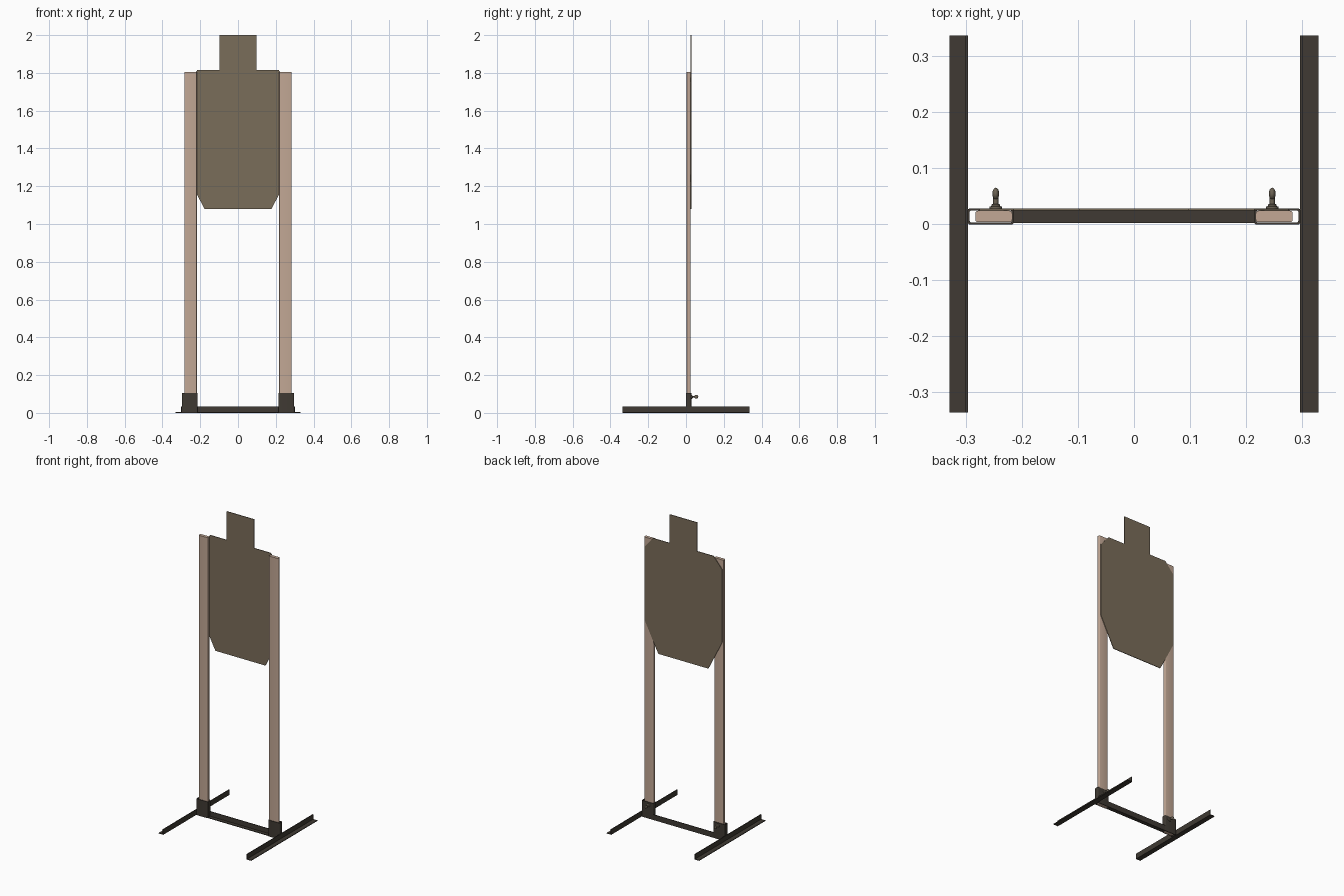
import bpy, bmesh, math
from mathutils import Matrix

cube = bpy.data.objects.get("Cube")
if cube:
    bpy.data.objects.remove(cube, do_unlink=True)


def material(name, rgb):
    m = bpy.data.materials.new(name)
    m.use_nodes = True
    m.diffuse_color = (*rgb, 1)
    m.node_tree.nodes["Principled BSDF"].inputs["Base Color"].default_value = (*rgb, 1)
    return m


STEEL = material("dark steel", (0.05, 0.042, 0.033))
WOOD = material("pale wood", (0.54, 0.39, 0.30))
CARD = material("brown cardboard", (0.195, 0.153, 0.102))
BRASS = material("dull metal", (0.15, 0.125, 0.09))


def finish(bm, name, mat):
    bmesh.ops.recalc_face_normals(bm, faces=bm.faces)
    mesh = bpy.data.meshes.new(name)
    bm.to_mesh(mesh)
    bm.free()
    mesh.materials.append(mat)
    obj = bpy.data.objects.new(name, mesh)
    bpy.context.collection.objects.link(obj)
    bpy.ops.object.select_all(action="DESELECT")
    obj.select_set(True)
    bpy.context.view_layer.objects.active = obj
    bpy.ops.object.shade_smooth_by_angle(angle=math.radians(35))
    return obj


def extrude(name, points, mat, vec):
    """Solid made by sweeping a closed outline along a vector."""
    bm = bmesh.new()
    face = bm.faces.new([bm.verts.new(p) for p in points])
    out = bmesh.ops.extrude_face_region(bm, geom=[face])
    bmesh.ops.translate(bm, vec=vec, verts=[v for v in out["geom"] if isinstance(v, bmesh.types.BMVert)])
    return finish(bm, name, mat)


def rounded_rect(cx, cy, w, d, r, z, steps=4):
    pts = []
    for i, (sx, sy) in enumerate([(1, 1), (-1, 1), (-1, -1), (1, -1)]):
        for k in range(steps + 1):
            a = math.pi / 2 * (i + k / steps)
            pts.append((cx + sx * (w / 2 - r) + r * math.cos(a),
                        cy + sy * (d / 2 - r) + r * math.sin(a), z))
    return pts


def tube(name, cx, cy, w, d, r, wall, height, mat):
    """Open rectangular tube with rounded corners."""
    bm = bmesh.new()
    loops = []
    for inset, z in [(0, 0), (0, height), (wall, height), (wall, 0)]:
        pts = rounded_rect(cx, cy, w - 2 * inset, d - 2 * inset, r - inset * 0.7, z)
        loops.append([bm.verts.new(p) for p in pts])
    n = len(loops[0])
    for j in range(4):
        a, b = loops[j], loops[(j + 1) % 4]
        for i in range(n):
            k = (i + 1) % n
            bm.faces.new((a[i], a[k], b[k], b[i]))
    return finish(bm, name, mat)


def thumb_screw(name, x, z):
    """Washer, collar, neck and flat rounded grip turned along the y axis."""
    bm = bmesh.new()
    profile = [(0, 0.020), (0.005, 0.020), (0.005, 0.028), (0.011, 0.028), (0.011, 0.031),
               (0.008, 0.032), (0.007, 0.035), (0.0045, 0.036), (0.0045, 0.047), (0, 0.047)]
    verts = [bm.verts.new((r, y, 0)) for r, y in profile]
    edges = [bm.edges.new(pair) for pair in zip(verts, verts[1:])]
    bmesh.ops.spin(bm, geom=verts + edges, cent=(0, 0, 0), axis=(0, 1, 0),
                   angle=math.tau, steps=16)
    bmesh.ops.remove_doubles(bm, verts=bm.verts, dist=0.00001)
    grip = Matrix.Translation((0, 0.054, 0)) @ Matrix.Diagonal((0.006, 0.011, 0.010, 1))
    bmesh.ops.create_uvsphere(bm, u_segments=16, v_segments=10, radius=1, matrix=grip)
    bmesh.ops.translate(bm, vec=(x, 0, z), verts=bm.verts)
    return finish(bm, name, BRASS)


T = 0.004      # steel thickness
LEG = 0.035    # angle iron height
HALF = 0.337   # half length of the feet

for side, s in (("left", 1), ("right", -1)):
    # Angle iron foot: upright flange inside, flat flange outside
    outline = [(0.297, 0), (0.33, 0), (0.33, T), (0.297 + T, T), (0.297 + T, LEG), (0.297, LEG)]
    extrude(side + "_foot", [(s * x, -HALF, z) for x, z in outline], STEEL, (0, 2 * HALF, 0))
    # Socket, post and clamping screw
    tube(side + "_socket", s * 0.256, 0.0135, 0.083, 0.029, 0.005, T, 0.105, STEEL)
    extrude(side + "_post", rounded_rect(s * 0.2505, 0.0135, 0.066, 0.0205, 0.005, 0),
            WOOD, (0, 0, 1.805))
    thumb_screw(side + "_thumb_screw", s * 0.247, 0.085)

# Angle iron crossbar: upright flange at the back
outline = [(0.002, 0), (0.028, 0), (0.028, LEG), (0.028 - T, LEG), (0.028 - T, T), (0.002, T)]
extrude("crossbar", [(-0.216, y, z) for y, z in outline], STEEL, (0.432, 0, 0))

# Target board with head, cut shoulders and tapered base
half = [(0.178, 1.08), (0.276, 1.273), (0.276, 1.745), (0.215, 1.815), (0.097, 1.815), (0.097, 2.0)]
outline = half + [(-x, z) for x, z in reversed(half)]
extrude("target_board", [(x, 0.0238, z) for x, z in outline], CARD, (0, 0.004, 0))
